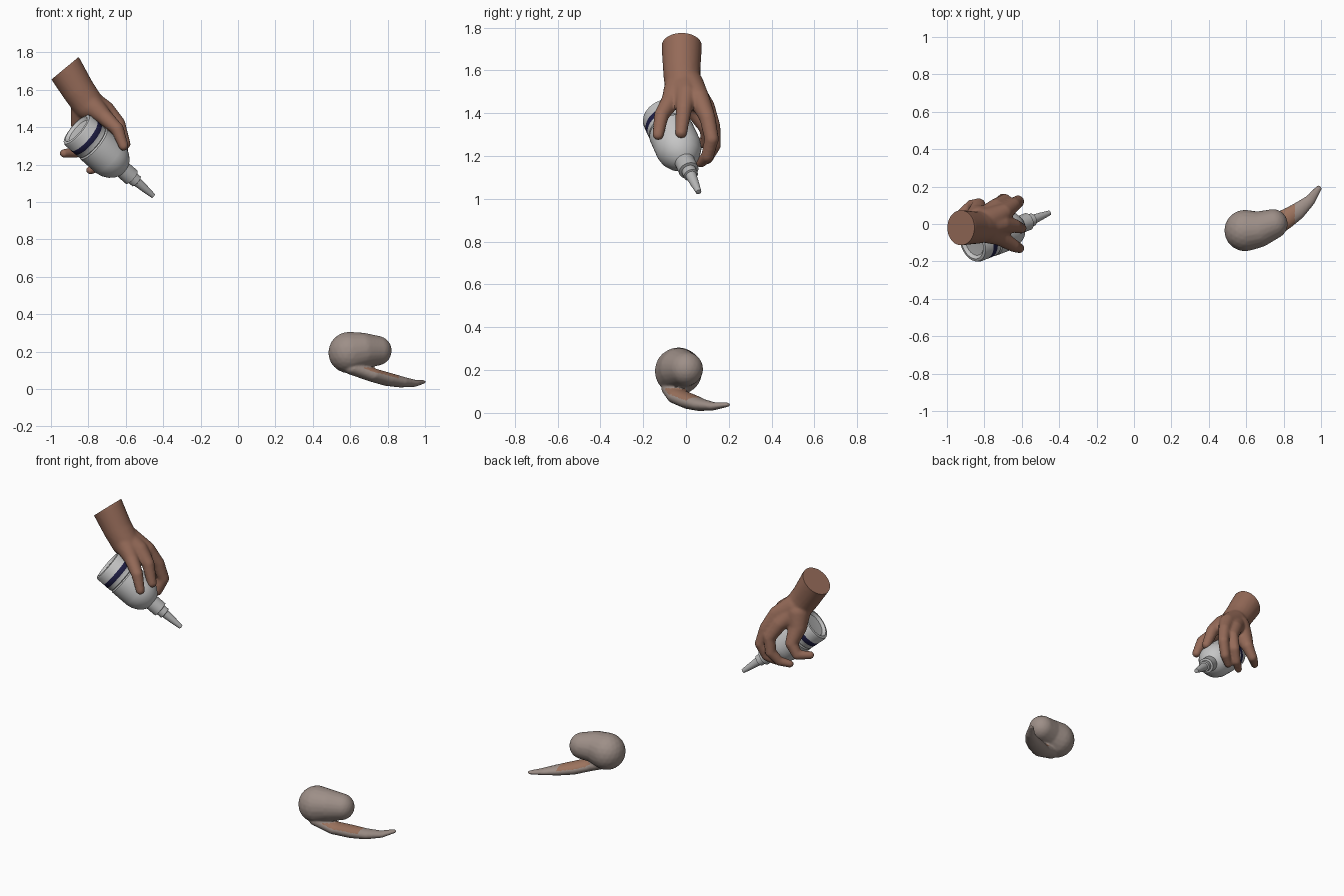
import bpy, bmesh, math
from mathutils import Vector, Matrix

if "Cube" in bpy.data.objects:
    bpy.data.objects.remove(bpy.data.objects["Cube"])


def material(name, rgb):
    m = bpy.data.materials.new(name)
    m.diffuse_color = (*rgb, 1)
    m.use_nodes = True
    m.node_tree.nodes["Principled BSDF"].inputs["Base Color"].default_value = m.diffuse_color
    return m


SKIN = material("brown skin", (0.30, 0.145, 0.098))
WHITE = material("bottle white", (0.56, 0.56, 0.56))
NAVY = material("navy stripe", (0.014, 0.013, 0.06))
GREY = material("nozzle grey", (0.46, 0.46, 0.46))
TAUPE = material("taupe shell", (0.34, 0.275, 0.245))
INNER = material("inner brown", (0.33, 0.17, 0.11))


def add_object(name, mesh, mats):
    ob = bpy.data.objects.new(name, mesh)
    bpy.context.collection.objects.link(ob)
    for m in mats:
        mesh.materials.append(m)
    return ob


def smooth(ob, angle=40):
    bpy.ops.object.select_all(action='DESELECT')
    ob.select_set(True)
    bpy.context.view_layer.objects.active = ob
    bpy.ops.object.shade_smooth_by_angle(angle=math.radians(angle))


def organic(name, chains, mats, voxel=0.008, cut=None, rule=None):
    """Fuse chains of (x, y, z, radius) spheres into one smooth skin."""
    bm = bmesh.new()
    for squash, pts in chains:
        for a, b in zip(pts, pts[1:]):
            for i in range(9):
                p = Vector(a).lerp(Vector(b), i / 8)
                mat = (Matrix.Translation(p.to_3d() if len(p) == 3 else p.xyz)
                       @ Matrix.Diagonal((1, 1, squash, 1)))
                bmesh.ops.create_icosphere(bm, subdivisions=3, radius=p[3], matrix=mat)
    mesh = bpy.data.meshes.new(name)
    bm.to_mesh(mesh)
    bm.free()
    ob = add_object(name, mesh, [])
    r = ob.modifiers.new("fuse", 'REMESH')
    r.mode = 'VOXEL'
    r.voxel_size = voxel
    s = ob.modifiers.new("soften", 'SMOOTH')
    s.factor = 0.5
    s.iterations = 6
    bpy.context.view_layer.update()
    dg = bpy.context.evaluated_depsgraph_get()
    final = bpy.data.meshes.new_from_object(ob.evaluated_get(dg))
    ob.modifiers.clear()
    ob.data = final
    final.materials.clear()
    for m in mats:
        final.materials.append(m)
    bm = bmesh.new()
    bm.from_mesh(final)
    if cut:
        geom = bm.verts[:] + bm.edges[:] + bm.faces[:]
        res = bmesh.ops.bisect_plane(bm, geom=geom, plane_co=cut[0],
                                     plane_no=cut[1], clear_outer=True)
        rim = [e for e in res['geom_cut'] if isinstance(e, bmesh.types.BMEdge)]
        bmesh.ops.holes_fill(bm, edges=rim, sides=0)
    bm.normal_update()
    for f in bm.faces:
        f.material_index = rule(f) if rule else 0
    bm.to_mesh(final)
    bm.free()
    smooth(ob)
    return ob


# Hand: wrist, then five digits fanning from the palm around the bottle
hand = [
    (1, [(-1.0, -.02, 1.80, .095), (-.925, -.02, 1.715, .095),
         (-.855, -.02, 1.60, .088), (-.80, -.015, 1.52, .085)]),
    (1, [(-.80, -.03, 1.53, .07), (-.72, -.07, 1.46, .045),
         (-.645, -.115, 1.39, .035), (-.612, -.13, 1.30, .027)]),
    (1, [(-.80, -.01, 1.53, .075), (-.71, 0, 1.49, .052),
         (-.64, -.01, 1.42, .038), (-.603, -.023, 1.31, .029)]),
    (1, [(-.80, .01, 1.53, .075), (-.70, .06, 1.47, .05), (-.645, .10, 1.38, .038),
         (-.62, .12, 1.28, .034), (-.65, .10, 1.20, .03), (-.70, .07, 1.17, .025)]),
    (1, [(-.80, .02, 1.50, .07), (-.74, .09, 1.43, .045), (-.69, .125, 1.34, .036),
         (-.70, .13, 1.25, .033), (-.74, .10, 1.19, .028), (-.79, .06, 1.17, .023)]),
    (1, [(-.82, .02, 1.50, .075), (-.84, .05, 1.42, .055), (-.83, .10, 1.33, .038),
         (-.87, .10, 1.265, .03), (-.93, .05, 1.26, .024)]),
]
organic("hand", hand, [SKIN], cut=((-.925, -.02, 1.715), Vector((-.64, 0, .77))))


# Bottle: lathed profile (radius, distance from base), tilted nozzle-down
profile = [(0, .02), (.07, .015), (.085, 0), (.1, .003), (.105, .014), (.105, .058),
           (.1055, .059), (.1055, .088), (.105, .089), (.105, .115), (.1, .12),
           (.107, .127), (.108, .24), (.102, .275), (.085, .31), (.062, .335),
           (.047, .345), (.047, .41), (.034, .413), (.034, .445), (.026, .448),
           (.02, .51), (.013, .57), (0, .574)]
bm = bmesh.new()
vs = [bm.verts.new((r, 0, h)) for r, h in profile]
es = [bm.edges.new(p) for p in zip(vs, vs[1:])]
bmesh.ops.spin(bm, geom=vs + es, cent=(0, 0, 0), axis=(0, 0, 1),
               angle=math.tau, steps=48, use_duplicate=False)
bmesh.ops.remove_doubles(bm, verts=bm.verts, dist=1e-5)
bmesh.ops.recalc_face_normals(bm, faces=bm.faces)
for f in bm.faces:
    h = f.calc_center_median().z
    f.material_index = 1 if .058 < h < .089 else 2 if h > .344 else 0
mesh = bpy.data.meshes.new("bottle")
bm.to_mesh(mesh)
bm.free()
bottle = add_object("bottle", mesh, [WHITE, NAVY, GREY])
base, tip = Vector((-.865, -.105, 1.39)), Vector((-.45, .06, 1.03))
mesh.transform(Matrix.Translation(base)
               @ (tip - base).to_track_quat('Z', 'Y').to_matrix().to_4x4())
smooth(bottle, 35)


# Bean-shaped body with a flat curling tail; tail root is brown on its upper side
def tail_rule(f):
    c = f.calc_center_median()
    return int(c.z < .115 and f.normal.z > .45 and .66 < c.x < .86)


bean = [
    (1, [(.594, -.035, .195, .111), (.66, -.03, .205, .097), (.742, 0, .205, .08)]),
    (.65, [(.62, -.06, .11, .055), (.72, -.035, .075, .055), (.80, .02, .052, .055),
           (.87, .065, .038, .046), (.94, .125, .031, .03), (.987, .19, .038, .017)]),
]
organic("bean_with_tail", bean, [TAUPE, INNER], voxel=0.006, rule=tail_rule)
